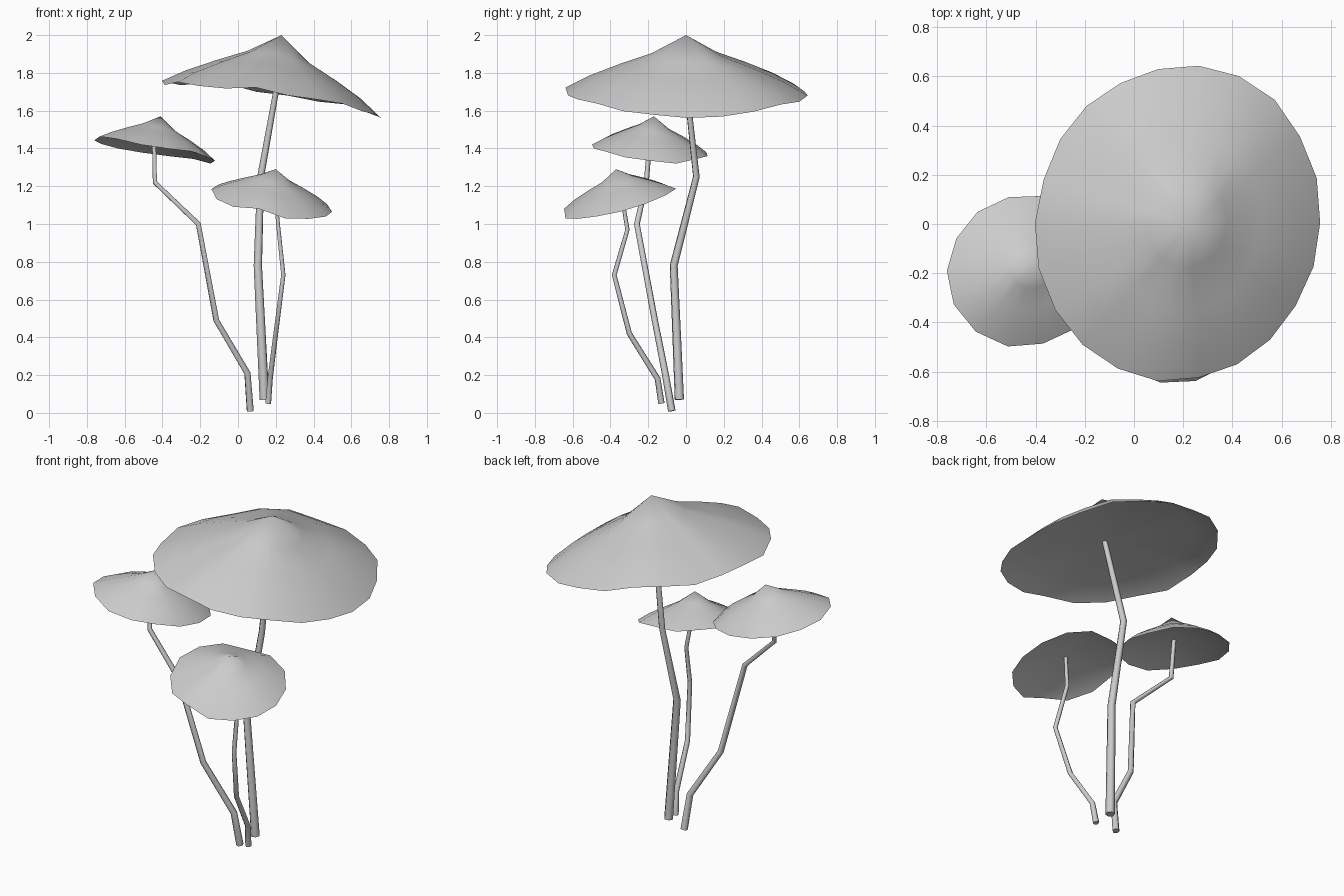
import bpy, bmesh, math, random
from mathutils import Vector

if "Cube" in bpy.data.objects:
    bpy.data.objects.remove(bpy.data.objects["Cube"])

random.seed(4)


def drop(f):
    """Share of the cap's height lost at radius share f (pointed crown, gentle skirt)."""
    pts = [(0, 0), (0.28, 0.34), (0.55, 0.55), (0.8, 0.77), (1, 1)]
    for (a, b), (c, d) in zip(pts, pts[1:]):
        if f <= c:
            return b + (d - b) * (f - a) / (c - a)
    return 1


def cap(name, apex, center, radii, tilt, hub, n, bow=0.0, wave=0.015):
    """Tilted wavy cap: thin lip outside, shallow underside running to the stem."""
    apex, hub = Vector(apex), Vector(hub)
    rim = []
    for i in range(n):
        a = 2 * math.pi * i / n
        k = 1 + 0.025 * math.sin(2 * a) + random.uniform(-0.01, 0.01)
        dx, dy = radii[0] * k * math.cos(a), radii[1] * k * math.sin(a)
        z = (center[2] + tilt[0] * dx + tilt[1] * dy
             + bow * math.sin(a) ** 2 + random.uniform(-wave, wave))
        rim.append(Vector((center[0] + dx, center[1] + dy, z)))

    def point(p, f, sink=0.0):
        q = apex.lerp(p, f)
        q.z = apex.z - (apex.z - p.z) * drop(f) - sink
        return q

    bm = bmesh.new()
    top, bottom = bm.verts.new(apex), bm.verts.new(hub)
    rings = [[bm.verts.new(point(p, f, s)) for p in rim]
             for f, s in ((0.28, 0), (0.55, 0), (0.8, 0), (1, 0), (0.8, 0.012))]
    for i in range(n):
        j = (i + 1) % n
        bm.faces.new((top, rings[0][i], rings[0][j]))
        for r, s in zip(rings, rings[1:]):
            bm.faces.new((r[i], s[i], s[j], r[j]))
        bm.faces.new((bottom, rings[-1][j], rings[-1][i]))
    bmesh.ops.recalc_face_normals(bm, faces=bm.faces)
    me = bpy.data.meshes.new(name)
    bm.to_mesh(me)
    bm.free()
    ob = bpy.data.objects.new(name, me)
    bpy.context.collection.objects.link(ob)
    smooth(ob, 60)


def smooth(ob, angle):
    bpy.ops.object.select_all(action='DESELECT')
    ob.select_set(True)
    bpy.context.view_layer.objects.active = ob
    bpy.ops.object.shade_smooth_by_angle(angle=math.radians(angle))


def stem(name, points, r0, r1):
    """Six-sided kinked stalk tapering from r0 to r1."""
    cu = bpy.data.curves.new(name, 'CURVE')
    cu.dimensions = '3D'
    cu.bevel_depth = 1.0
    cu.bevel_resolution = 1
    cu.use_fill_caps = True
    sp = cu.splines.new('POLY')
    sp.points.add(len(points) - 1)
    for i, p in enumerate(points):
        sp.points[i].co = (*p, 1)
        sp.points[i].radius = r0 + (r1 - r0) * i / (len(points) - 1)
    ob = bpy.data.objects.new(name, cu)
    bpy.context.collection.objects.link(ob)
    bpy.ops.object.select_all(action='DESELECT')
    ob.select_set(True)
    bpy.context.view_layer.objects.active = ob
    bpy.ops.object.convert(target='MESH')
    smooth(bpy.context.view_layer.objects.active, 65)


# Tall mushroom
cap("large_cap", (0.23, 0, 2.0), (0.18, 0.005, 1.66), (0.58, 0.64),
    (-0.15, 0), (0.21, 0.0, 1.74), 22, bow=0.04)
stem("large_stem", [(0.14, -0.035, 0.07), (0.105, -0.065, 0.78),
                    (0.12, 0.055, 1.25), (0.21, 0.0, 1.75)], 0.026, 0.015)

# Middle mushroom leaning left
cap("medium_cap", (-0.41, -0.17, 1.57), (-0.44, -0.19, 1.395), (0.32, 0.31),
    (-0.17, -0.08), (-0.445, -0.19, 1.45), 14)
stem("medium_stem", [(0.065, -0.075, 0.01), (0.05, -0.11, 0.21), (-0.115, -0.165, 0.49),
                     (-0.21, -0.26, 1.0), (-0.44, -0.21, 1.22), (-0.445, -0.19, 1.46)],
     0.02, 0.012)

# Short mushroom at the front
cap("small_cap", (0.2, -0.37, 1.29), (0.18, -0.35, 1.12), (0.32, 0.3),
    (-0.17, 0.22), (0.195, -0.345, 1.17), 14)
stem("small_stem", [(0.16, -0.13, 0.05), (0.17, -0.15, 0.18), (0.2, -0.3, 0.42),
                    (0.24, -0.38, 0.73), (0.215, -0.31, 0.97), (0.195, -0.345, 1.18)],
     0.017, 0.01)
